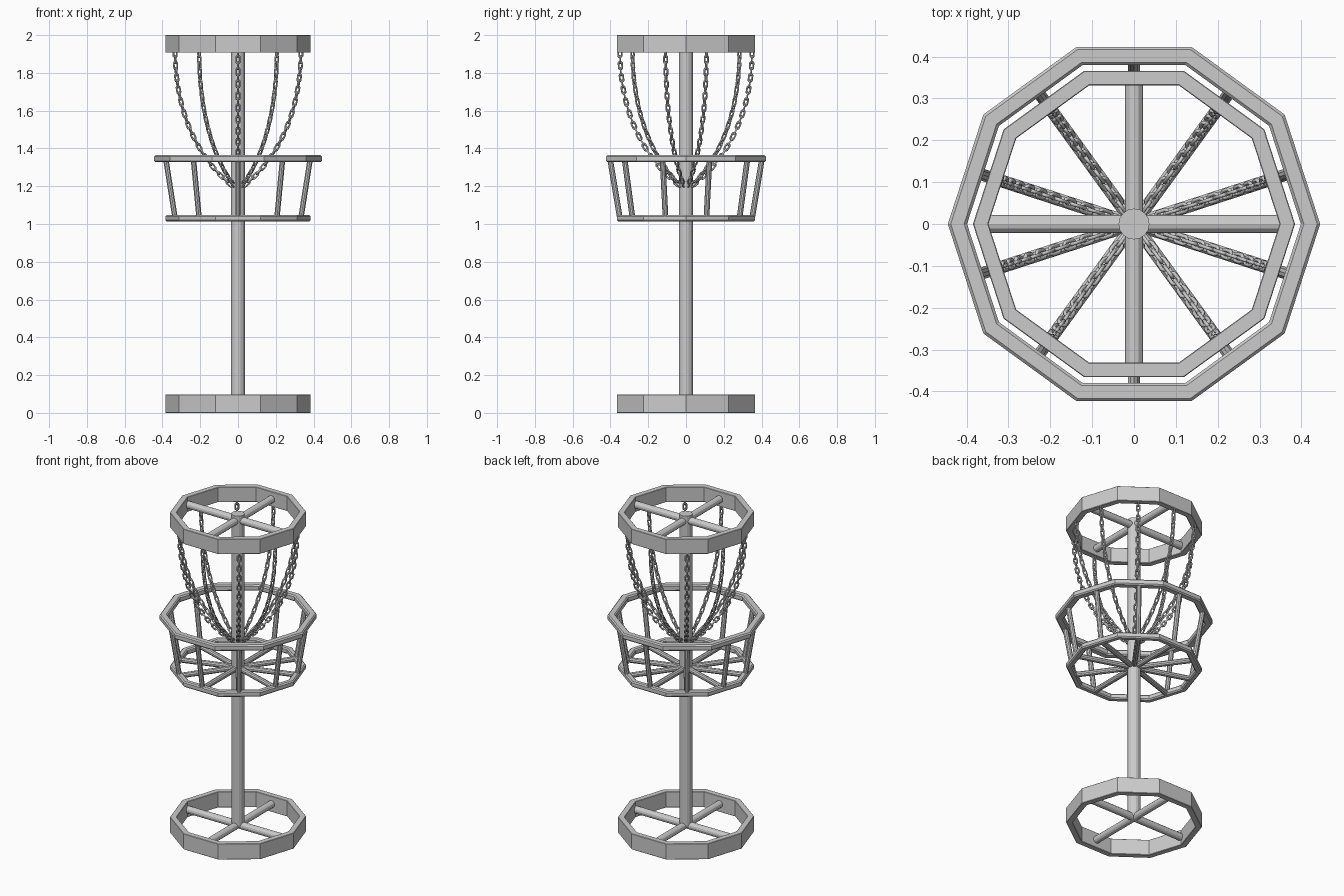
import bpy, bmesh, math
from mathutils import Vector, Matrix

if "Cube" in bpy.data.objects:
    bpy.data.objects.remove(bpy.data.objects["Cube"])

SIDES = 10
MID = [math.radians(18 + 36 * k) for k in range(SIDES)]   # middles of the ring sides


def finish(name, bm, smooth=False):
    bmesh.ops.recalc_face_normals(bm, faces=bm.faces)
    me = bpy.data.meshes.new(name)
    bm.to_mesh(me)
    bm.free()
    ob = bpy.data.objects.new(name, me)
    bpy.context.collection.objects.link(ob)
    if smooth:
        for p in me.polygons:
            p.use_smooth = True
    return ob


def loft(bm, loops):
    # closed loops of points joined into a closed tube
    rows = [[bm.verts.new(p) for p in loop] for loop in loops]
    for i, a in enumerate(rows):
        b = rows[(i + 1) % len(rows)]
        for j in range(len(a)):
            k = (j + 1) % len(a)
            bm.faces.new((a[j], a[k], b[k], b[j]))


def ring(name, r_out, r_in, z0, z1, c):
    # ten-sided ring with a chamfered rectangular section
    prof = [(r_in + c, z0), (r_out - c, z0), (r_out, z0 + c), (r_out, z1 - c),
            (r_out - c, z1), (r_in + c, z1), (r_in, z1 - c), (r_in, z0 + c)]
    bm = bmesh.new()
    loft(bm, [[(r * math.cos(a), r * math.sin(a), z) for r, z in prof]
              for a in (math.tau * k / SIDES for k in range(SIDES))])
    return finish(name, bm)


def bar(bm, a, b, radius, sides):
    a, b = Vector(a), Vector(b)
    d = b - a
    m = Matrix.Translation((a + b) / 2) @ d.to_track_quat('Z', 'Y').to_matrix().to_4x4()
    bmesh.ops.create_cone(bm, cap_ends=True, segments=sides, radius1=radius,
                          radius2=radius, depth=d.length, matrix=m)


def polar(r, a, z):
    return Vector((r * math.cos(a), r * math.sin(a), z))


# Rings
ring("top_band", 0.385, 0.348, 1.907, 2.0, 0.002)
ring("base_ring", 0.385, 0.348, 0.0, 0.098, 0.002)
ring("basket_rim", 0.445, 0.399, 1.327, 1.364, 0.007)
ring("basket_floor_ring", 0.385, 0.348, 1.013, 1.048, 0.007)

# Pole
bm = bmesh.new()
bar(bm, (0, 0, 0.045), (0, 0, 1.99), 0.037, 16)
finish("pole", bm)

# Crossed bars in the top band and the base
for name, z in (("top_cross_bars", 1.953), ("base_cross_bars", 0.049)):
    bm = bmesh.new()
    bar(bm, (-0.352, 0, z), (0.352, 0, z), 0.022, 12)
    bar(bm, (0, -0.345, z), (0, 0.345, z), 0.022, 12)
    finish(name, bm)

# Basket floor spokes and slanted struts
bm = bmesh.new()
for a in MID:
    bar(bm, polar(0.0, a, 1.03), polar(0.35, a, 1.03), 0.016, 10)
finish("basket_spokes", bm)
bm = bmesh.new()
for a in MID:
    bar(bm, polar(0.35, a, 1.03), polar(0.402, a, 1.345), 0.015, 10)
finish("basket_struts", bm)

# Chain path in (radius, height)
P = [Vector(p) for p in ((0.35, 1.92), (0.35, 1.55), (0.19, 1.32), (0.03, 1.2))]


def bez(t):
    u = 1 - t
    return P[0] * u**3 + P[1] * 3 * u*u*t + P[2] * 3 * u*t*t + P[3] * t**3


def even_points(pitch):
    pts, last, run = [], bez(0), 0.0
    nxt = 0.5 * pitch
    for i in range(1, 2001):
        p = bez(i / 2000)
        run += (p - last).length
        if run >= nxt:
            pts.append((p, (p - last).normalized()))
            nxt += pitch
        last = p
    return pts


WIRE, HALF_W, HALF_L = 0.0048, 0.0095, 0.011


def link(bm, centre, along, across):
    # stadium-shaped wire loop
    normal = along.cross(across)
    loops = []
    for i in range(12):
        a = math.tau * (i + 0.5) / 12
        out = along * math.cos(a) + across * math.sin(a)
        c = centre + out * HALF_W + along * math.copysign(HALF_L, math.cos(a))
        loops.append([c + (out * math.cos(b) + normal * math.sin(b)) * WIRE
                      for b in (math.tau * j / 6 for j in range(6))])
    loft(bm, loops)


# Hanging chains
for k, a in enumerate(MID):
    bm = bmesh.new()
    side = Vector((-math.sin(a), math.cos(a), 0))
    for i, (p, t) in enumerate(even_points(0.0325)):
        along = polar(t.x, a, t.y)
        across = side if i % 2 else along.cross(side)
        link(bm, polar(p.x, a, p.y), along, across)
    finish(f"chain_{k + 1}", bm, smooth=True)
